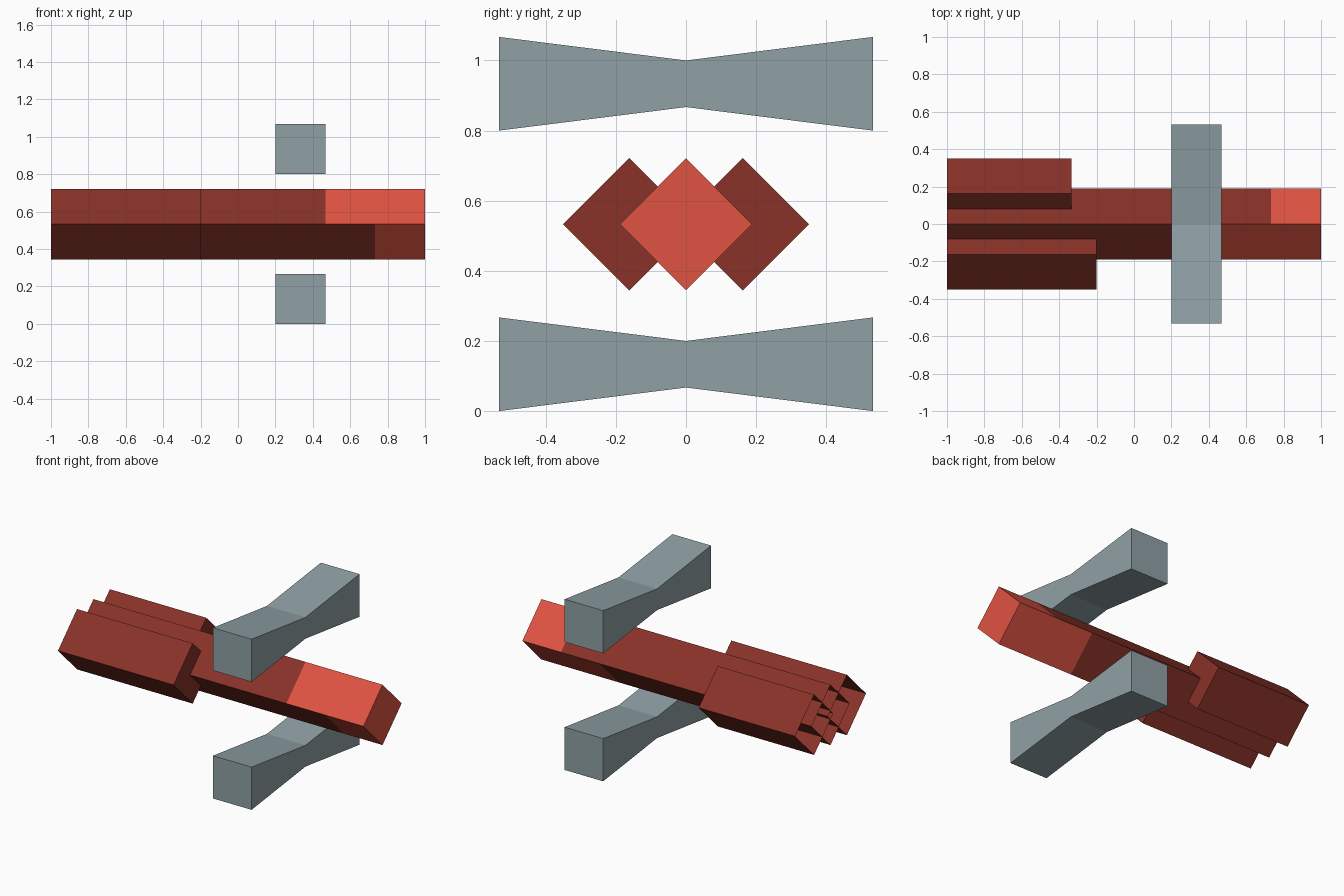
import bpy, bmesh

if "Cube" in bpy.data.objects:
    bpy.data.objects.remove(bpy.data.objects["Cube"])


def material(name, rgb):
    m = bpy.data.materials.new(name)
    m.diffuse_color = (*rgb, 1)
    m.use_nodes = True
    m.node_tree.nodes["Principled BSDF"].inputs["Base Color"].default_value = m.diffuse_color
    return m


DARK = material("dark red", (0.246, 0.032, 0.021))
BRIGHT = material("bright red", (0.745, 0.087, 0.054))
STEEL = material("steel grey", (0.279, 0.356, 0.381))

ZC = 0.533   # height of the bar axis
R = 0.1886   # half diagonal of the square bars


def finish(name, bm, mats):
    mesh = bpy.data.meshes.new(name)
    bm.to_mesh(mesh)
    bm.free()
    for m in mats:
        mesh.materials.append(m)
    ob = bpy.data.objects.new(name, mesh)
    bpy.context.collection.objects.link(ob)
    return ob


def diamond_bar(name, yc, x1, tips=(None,) * 4):
    """Square tube standing on its edge: open at x = -1, capped at x1.
    tips gives, per side, the x where the bright tip starts."""
    bm = bmesh.new()
    corners = [(yc + R, ZC), (yc, ZC + R), (yc - R, ZC), (yc, ZC - R)]

    def face(pts, mat):
        bm.faces.new([bm.verts.new(p) for p in pts]).material_index = mat

    for i, tip in enumerate(tips):
        a, b = corners[i], corners[(i + 1) % 4]
        spans = [(-1, x1, 0)] if tip is None else [(-1, tip, 0), (tip, x1, 1)]
        for s, e, mat in spans:
            face([(s, *a), (e, *a), (e, *b), (s, *b)], mat)
    face([(x1, *c) for c in corners], 0 if tips[0] is None else 1)
    bmesh.ops.remove_doubles(bm, verts=bm.verts, dist=1e-5)
    return finish(name, bm, [DARK, BRIGHT])


# Long centre bar with a bright, staggered tip, and two shorter side bars
diamond_bar("centre_bar", 0, 1.0, (0.733, 0.467, 0.733, 0.467))
diamond_bar("front_side_bar", -0.162, -0.2)
diamond_bar("back_side_bar", 0.162, -0.333)


def cross_bar(name, z0):
    """Bow-tie bar across y, waisted in the middle."""
    bm = bmesh.new()
    rings = []
    for y, lo, hi in ((-0.533, 0, 0.267), (0, 0.067, 0.2), (0.533, 0, 0.267)):
        rings.append([bm.verts.new((x, y, z0 + z)) for x, z in
                      ((0.2, lo), (0.467, lo), (0.467, hi), (0.2, hi))])
    for r, s in zip(rings, rings[1:]):
        for i in range(4):
            j = (i + 1) % 4
            bm.faces.new((r[i], r[j], s[j], s[i]))
    bm.faces.new(rings[0])
    bm.faces.new(rings[-1])
    bmesh.ops.recalc_face_normals(bm, faces=bm.faces)
    return finish(name, bm, [STEEL])


# Cross bars below and above
cross_bar("lower_cross_bar", 0.0)
cross_bar("upper_cross_bar", 0.8)
